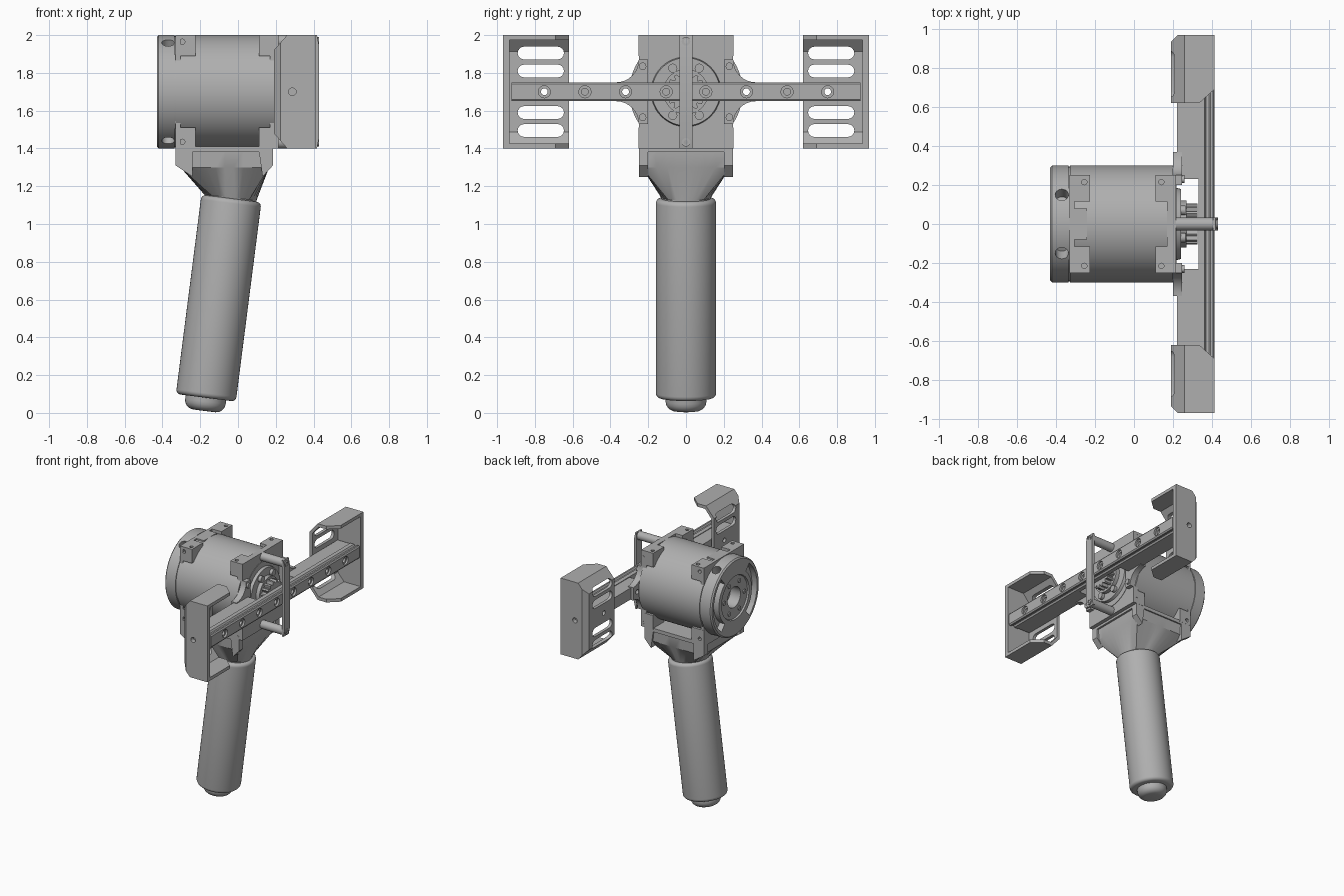
import bpy, bmesh
from math import sin, cos, pi, radians
from mathutils import Vector, Matrix

if "Cube" in bpy.data.objects:
    bpy.data.objects.remove(bpy.data.objects["Cube"], do_unlink=True)

grey = bpy.data.materials.new("plain grey")
grey.use_nodes = True
tone = (0.43, 0.43, 0.43, 1)
grey.diffuse_color = tone
grey.node_tree.nodes["Principled BSDF"].inputs["Base Color"].default_value = tone
MID = 1.7  # height of the drum axis


def finish(name, bm):
    bmesh.ops.remove_doubles(bm, verts=bm.verts, dist=1e-5)
    bmesh.ops.recalc_face_normals(bm, faces=bm.faces)
    mesh = bpy.data.meshes.new(name)
    bm.to_mesh(mesh)
    bm.free()
    mesh.materials.append(grey)
    shade(mesh)
    ob = bpy.data.objects.new(name, mesh)
    bpy.context.collection.objects.link(ob)
    return ob


def shade(mesh):
    for p in mesh.polygons:
        p.use_smooth = True
    mesh.set_sharp_from_angle(angle=radians(30))


def loft(name, rings):
    bm = bmesh.new()
    vs = [[bm.verts.new(p) for p in ring] for ring in rings]
    n = len(vs[0])
    for a, b in zip(vs, vs[1:]):
        for i in range(n):
            j = (i + 1) % n
            bm.faces.new((a[i], a[j], b[j], b[i]))
    bm.faces.new(vs[0])
    bm.faces.new(vs[-1])
    return finish(name, bm)


def prism(name, pts, axis, lo, hi):
    place = {"x": lambda a, b, h: (h, a, b), "y": lambda a, b, h: (a, h, b),
             "z": lambda a, b, h: (a, b, h)}[axis]
    return loft(name, [[place(a, b, h) for a, b in pts] for h in (lo, hi)])


def box(name, x, y, z):
    return prism(name, [(x[0], y[0]), (x[1], y[0]), (x[1], y[1]), (x[0], y[1])], "z", *z)


def lathe(name, start, end, profile, n=48):
    """Revolve (distance, radius) points about the line from start to end."""
    start, end = Vector(start), Vector(end)
    turn = (end - start).to_track_quat("Z", "Y")
    rings = [[start + turn @ Vector((max(r, 0.002) * cos(2 * pi * i / n),
              max(r, 0.002) * sin(2 * pi * i / n), h)) for i in range(n)] for h, r in profile]
    return loft(name, rings)


def rod(name, start, end, r, n=20):
    length = (Vector(end) - Vector(start)).length
    return lathe(name, start, end, [(0, r), (length, r)], n)


def boolean(ob, cutters, operation="DIFFERENCE"):
    for c in cutters:
        c.hide_render = True
        m = ob.modifiers.new("cut", "BOOLEAN")
        m.operation, m.solver, m.object = operation, "EXACT", c
    bpy.context.view_layer.update()
    mesh = bpy.data.meshes.new_from_object(ob.evaluated_get(bpy.context.evaluated_depsgraph_get()))
    ob.modifiers.clear()
    ob.data = mesh
    shade(mesh)
    for c in cutters:
        bpy.data.objects.remove(c, do_unlink=True)


def rounded(h, r, rad, direction):
    """Quarter round from the side towards the end cap at distance h."""
    return [(h + direction * rad * (sin(a) - 1), r - rad * (1 - cos(a)))
            for a in (k * pi / 10 for k in range(6))]


# Grip with rounded ends and a pommel
base, top = (-0.17, 0, 0.08), (-0.035, 0, 1.135)
grip_len = (Vector(top) - Vector(base)).length
lathe("grip", base, top, rounded(0, 0.16, 0.025, -1)[::-1] + rounded(grip_len, 0.16, 0.025, 1))
lathe("pommel", base, top, rounded(-0.07, 0.108, 0.05, -1)[::-1] + [(0.03, 0.108)])


# Neck blending from a square to the round grip
def neck_ring(cx, z, hx, hy, square, slope=0):
    ring = []
    for i in range(32):
        c, s = cos(i * pi / 16), sin(i * pi / 16)
        k = max(abs(c), abs(s)) ** square
        ring.append((cx + hx * c / k, hy * s / k, z - slope * c / k))
    return ring


loft("neck", [neck_ring(-0.037, 1.11, 0.135, 0.13, 0, 0.017), neck_ring(-0.04, 1.14, 0.138, 0.132, 0.05, 0.015),
              neck_ring(-0.07, 1.30, 0.235, 0.235, 1), neck_ring(-0.07, 1.39, 0.24, 0.24, 1)])
box("neck_flange", (-0.33, 0.185), (-0.25, 0.25), (1.382, 1.41))
for s in (-1, 1):
    for x0, x1, xs in ((-0.33, -0.24, -0.24), (0.185, 0.11, 0.13)):
        prism("neck_lug", [(x0, 1.39), (x1, 1.39), (xs, 1.25), (x0, 1.31)], "y", s * 0.2, s * 0.25)

# Drum: end ring with hub recess, groove, and main shell
drum = lathe("drum", (-0.43, 0, MID), (0.2, 0, MID),
             [(0.2, 0), (0.2, 0.05), (0.12, 0.05), (0.12, 0.08), (0.012, 0.08), (0.012, 0.165),
              (0, 0.17), (0, 0.29), (0.01, 0.3), (0.095, 0.3), (0.095, 0.294),
              (0.103, 0.294), (0.103, 0.3), (0.63, 0.3), (0.63, 0)], 96)
cutters = []
for s in (-1, 1):
    arc = [radians(-50 + 10 * k) for k in range(11)]
    pts = [(s * 0.27 * cos(a), MID + 0.27 * sin(a)) for a in arc]
    pts += [(s * 0.205 * cos(a), MID + 0.205 * sin(a)) for a in arc[::-1]]
    cutters.append(prism("crescent", pts, "x", -0.5, -0.385))
    for t in (-1, 1):
        cutters.append(rod("radial_hole", (-0.37, s * 0.11, MID + t * 0.19),
                           (-0.37, s * 0.2, MID + t * 0.346), 0.034))
boolean(drum, cutters)
for i in range(6):
    a = i * pi / 3
    y, z = 0.125 * cos(a), MID + 0.125 * sin(a)
    rod("hub_bolt", (-0.4, y, z), (-0.426, y, z), 0.016, 12)
box("top_latch", (-0.305, -0.24), (-0.08, 0.08), (1.96, 2.0))

# Clamp plates and their drilled corner blocks
for name, x0, x1, b0, b1, hx, tx in (("rear_clamp", -0.33, -0.305, -0.325, -0.225, -0.295, -0.255),
                                     ("front_clamp", 0.17, 0.215, 0.11, 0.21, 0.185, 0.14)):
    box(name, (x0, x1), (-0.25, 0.25), (1.4, 2.0))
    for s in (-1, 1):
        for t in (-1, 1):
            block = box(name + "_block", (b0, b1), sorted((s * 0.115, s * 0.251)),
                        sorted((MID + t * 0.19, MID + t * 0.3)))
            boolean(block, [
                rod("side_hole", (hx, s * 0.22, MID + t * 0.265), (hx, s * 0.3, MID + t * 0.265), 0.014, 12),
                rod("end_hole", (tx, s * 0.215, MID + t * 0.27), (tx, s * 0.215, MID + t * 0.35), 0.014, 12)])

# Stepped hub and gear behind the crossbar
lathe("front_hub", (0.2, 0, MID), (0.3, 0, MID),
      [(0, 0.23), (0.018, 0.23), (0.018, 0.185), (0.04, 0.18), (0.04, 0.12), (0.07, 0.12)])
teeth = []
for i in range(16):
    for k, r in ((0, 0.085), (0.3, 0.105), (0.6, 0.105), (0.9, 0.085)):
        a = (i + k) * pi / 8
        teeth.append((r * cos(a), MID + r * sin(a)))
prism("gear", teeth, "x", 0.25, 0.325)
for y in (-0.07, 0.07):
    for t in (-0.125, 0.125):
        rod("hub_screw", (0.22, y, MID + t), (0.265, y, MID + t), 0.024)

# Grooved crossbar with counterbored holes
section = [(0.33, 1.65), (0.362, 1.65), (0.37, 1.662), (0.385, 1.662), (0.393, 1.65), (0.405, 1.65), (0.412, 1.66)]
section += [(x, 2 * MID - z) for x, z in section[::-1]]
crossbar = prism("crossbar", section, "y", -0.925, 0.925)
holes = []
for y, through in ((0.105, 0), (0.32, 1), (0.535, 0), (0.75, 1)):
    for s in (-1, 1):
        holes.append(rod("bore", (0.397, s * y, MID), (0.5, s * y, MID), 0.032))
        holes.append(rod("hole", (0.1 if through else 0.38, s * y, MID), (0.45, s * y, MID), 0.018))
boolean(crossbar, holes)

# Arms, flared ears and end brackets on both sides
for s in (-1, 1):
    def pin(r, y):
        return rod("pin", (0.1, s * y, MID), (0.5, s * y, MID), r)

    arm = box("arm", (0.22, 0.335), sorted((s * 0.23, s * 0.925)), (1.655, 1.745))
    boolean(arm, [pin(0.018, 0.32), pin(0.018, 0.75)])
    curve = [(0.37 - 0.12 * cos(a), 0.17 - 0.12 * sin(a)) for a in (k * pi / 16 for k in range(9))]
    half = [(0.2, 0.17)] + curve
    ear = prism("flared_ear", [(s * y, MID + z) for y, z in half] + [(s * y, MID - z) for y, z in half[::-1]],
                "x", 0.2, 0.247)
    boolean(ear, [pin(0.018, 0.32)])
    for t in (-0.135, 0.135):
        rod("ear_screw", (0.22, s * 0.23, MID + t), (0.26, s * 0.23, MID + t), 0.02)

    side = [(0.412, 0.3), (0.26, 0.3), (0.19, 0.22)]
    plan = [(0.18, 0.62), (0.335, 0.62), (0.412, 0.69), (0.412, 0.97), (0.225, 0.97), (0.19, 0.935), (0.18, 0.935)]
    bracket = prism("end_bracket", [(x, MID + z) for x, z in side] + [(x, MID - z) for x, z in side[::-1]],
                    "y", s * 0.5, s * 1.1)
    boolean(bracket, [prism("plan", [(x, s * y) for x, y in plan], "z", 1.3, 2.1)], "INTERSECT")
    hollow = [(0.6, 0.275), (0.268, 0.275), (0.214, 0.212)]
    cutters = [prism("hollow", [(x, MID + z) for x, z in hollow] + [(x, MID - z) for x, z in hollow[::-1]],
                     "y", s * 0.4, s * 0.935),
               rod("wall_hole", (0.288, s * 0.9, MID), (0.288, s * 1.0, MID), 0.02), pin(0.018, 0.75)]
    for z in (-0.205, -0.11, 0.11, 0.205):
        slot = []
        for k in range(9):
            a = -pi / 2 + k * pi / 8
            slot.append((s * (0.857 + 0.034 * cos(a)), MID + z + 0.034 * sin(a)))
        for k in range(9):
            a = pi / 2 + k * pi / 8
            slot.append((s * (0.68 + 0.034 * cos(a)), MID + z + 0.034 * sin(a)))
        cutters.append(prism("slot", slot, "x", 0.1, 0.3))
    boolean(bracket, cutters)

# Upright strap on two standoffs
prism("upright_strap", [(0.405, 1.4), (0.418, 1.4), (0.43, 1.46), (0.43, 1.94), (0.418, 2.0), (0.405, 2.0)],
      "y", -0.034, 0.034)
for t in (-0.267, 0.267):
    rod("standoff", (0.2, 0, MID + t), (0.41, 0, MID + t), 0.033)
    lathe("strap_screw", (0.41, 0, MID + t), (0.43, 0, MID + t),
          [(0, 0.023), (0.02, 0.023), (0.02, 0.012), (0.01, 0.012)], 16)
